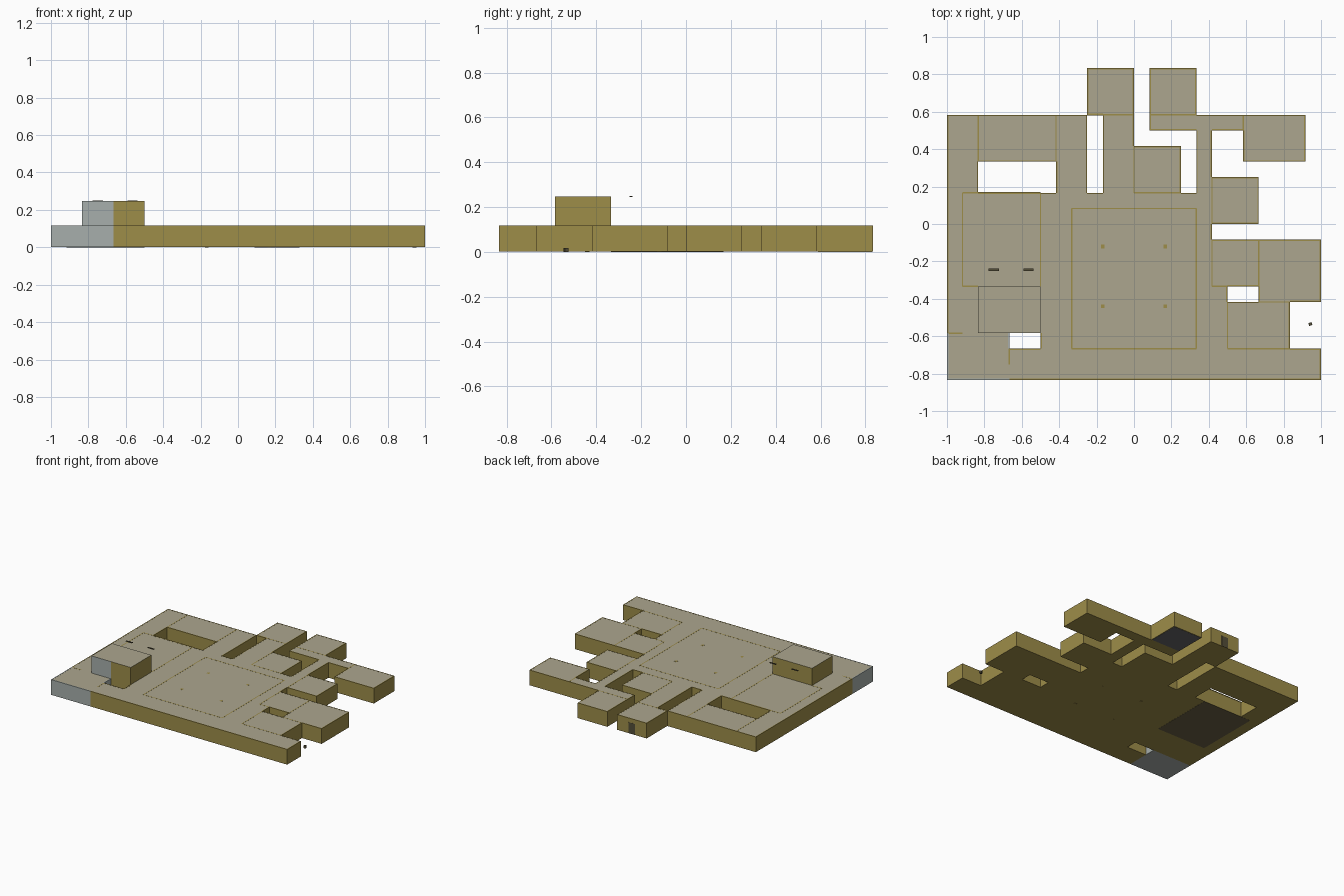
import bpy, bmesh
from mathutils import Matrix, Vector

if "Cube" in bpy.data.objects:
    bpy.data.objects.remove(bpy.data.objects["Cube"])

U = 1 / 12          # plan module
H = 0.117           # storey height
CAP = 0.007         # visible wall thickness at roof level
EPS = 0.0006


def colour(name, r, g, b):
    def lin(c):
        c /= 255
        return c / 12.92 if c < 0.04045 else ((c + 0.055) / 1.055) ** 2.4
    m = bpy.data.materials.new(name)
    m.diffuse_color = (lin(r), lin(g), lin(b), 1)
    m.use_nodes = True
    m.node_tree.nodes["Principled BSDF"].inputs["Base Color"].default_value = m.diffuse_color
    return m


OLIVE = colour("olive wall", 158, 141, 73)
ROOF = colour("beige roof", 172, 166, 143)
GREY = colour("blue grey wall", 167, 175, 172)
DARK = colour("dark brown", 84, 78, 56)
BROWN = colour("brown floor", 106, 97, 68)
CHAR = colour("charcoal floor", 102, 102, 104)


def boxes(name, spans, mats, rule=None):
    """One object from boxes (x0, x1, y0, y1, z0, z1); rule picks the material slot."""
    bm = bmesh.new()
    for x0, x1, y0, y1, z0, z1 in spans:
        mat = Matrix.Translation(((x0 + x1) / 2, (y0 + y1) / 2, (z0 + z1) / 2))
        mat = mat @ Matrix.Diagonal((x1 - x0, y1 - y0, z1 - z0, 1))
        bmesh.ops.create_cube(bm, size=1, matrix=mat)
    bm.normal_update()
    if rule:
        for f in bm.faces:
            f.material_index = rule(f)
    me = bpy.data.meshes.new(name)
    bm.to_mesh(me)
    bm.free()
    for m in mats:
        me.materials.append(m)
    ob = bpy.data.objects.new(name, me)
    bpy.context.collection.objects.link(ob)
    return ob


def roofed(f):
    return 1 if f.normal.z > 0.5 else 0


# Rooms and corridors in plan modules: x0, x1, y0, y1
ROOMS = {
    "main_hall": (-6, 5, -8, 2),
    "south_corridor": (-8, 12, -10, -8),
    "corner_room": (-12, -8, -10, -7),
    "stair_room": (-11, -6, -7, -4),
    "west_room": (-11, -6, -4, 2),
    "west_corridor": (-12, -11, -7, 2),
    "northwest_corridor": (-12, -10, 2, 7),
    "northwest_room": (-10, -5, 4, 7),
    "north_corridor_left": (-5, -3, 2, 7),
    "north_corridor_middle": (-2, 0, 2, 7),
    "entrance_room": (-3, 0, 7, 10),
    "north_room": (1, 4, 7, 10),
    "inner_north_room": (0, 3, 2, 5),
    "north_corridor_right": (4, 5, 2, 6),
    "northeast_corridor": (1, 7, 6, 7),
    "northeast_room": (7, 11, 4, 7),
    "east_room": (5, 8, 0, 3),
    "east_lower_room": (5, 8, -4, -1),
    "far_east_room": (8, 12, -5, -1),
    "east_passage": (5, 6, -8, -4),
    "southeast_room": (6, 10, -8, -5),
}
cells = {}
for name, (x0, x1, y0, y1) in ROOMS.items():
    wall = GREY if name == "corner_room" else OLIVE
    boxes(name, [(x0 * U, x1 * U, y0 * U, y1 * U, 0.001, H)], [wall, ROOF], roofed)
    for i in range(x0, x1):
        for j in range(y0, y1):
            cells[i, j] = name

# Wall caps along every outer edge of the plan
caps = {"grey_wall_caps": [], "outer_wall_caps": []}
for (i, j), name in cells.items():
    key = "grey_wall_caps" if name == "corner_room" else "outer_wall_caps"
    X0, X1, Y0, Y1 = i * U, (i + 1) * U, j * U, (j + 1) * U
    z = (H - 0.002, H + EPS)
    if (i - 1, j) not in cells:
        caps[key].append((X0, X0 + CAP, Y0, Y1, *z))
    if (i + 1, j) not in cells:
        caps[key].append((X1 - CAP, X1, Y0, Y1, *z))
    if (i, j - 1) not in cells:
        caps[key].append((X0, X1, Y0, Y0 + CAP, *z))
    if (i, j + 1) not in cells:
        caps[key].append((X0, X1, Y1 - CAP, Y1, *z))
boxes("grey_wall_caps", caps["grey_wall_caps"], [GREY])
boxes("outer_wall_caps", caps["outer_wall_caps"], [OLIVE])

# Inner partition walls showing through the roof
ALONG_Y = [(-10, 4, 7), (-5, 4, 7), (7, 6, 7), (-6, -4, 2), (-11, -4, 2), (-4, -8, 1),
           (4, -8, 1), (0, 2, 5), (5, 0, 3), (5, -4, -1), (8, -4, -1), (6, -8, -5), (-8, -9, -8)]
ALONG_X = [(7, -3, 0), (7, 1, 4), (2, -11, -6), (-4, -11, -10), (1, -4, 4), (-8, -4, 4),
           (2, 0, 3), (-4, 5, 6), (-8, 6, 10), (-5, 8, 10), (-7, -12, -11)]
t = CAP / 2
lines = [(x * U - t, x * U + t, a * U, b * U, H - 0.002, H + EPS) for x, a, b in ALONG_Y]
lines += [(a * U, b * U, y * U - t, y * U + t, H - 0.002, H + EPS) for y, a, b in ALONG_X]
boxes("partition_caps", lines, [OLIVE])

# Upper room: half of its front wall is grey
boxes("upper_room_left", [(-10 * U, -8 * U, -7 * U, -4 * U, H, 0.248)], [OLIVE, ROOF, GREY],
      lambda f: 2 if f.normal.y < -0.5 else roofed(f))
boxes("upper_room_right", [(-8 * U, -6 * U, -7 * U, -4 * U, H, 0.248)], [OLIVE, ROOF], roofed)

# Floating slabs behind the upper room
boxes("floating_slabs", [(x - 0.027, x + 0.027, -0.251, -0.239, 0.246, 0.25)
                         for x in (-0.75, -0.565)], [DARK])

# Hall pillars, just reaching roof and floor
boxes("hall_pillars", [(x - 0.01, x + 0.01, y - 0.01, y + 0.01, 0, H + EPS)
                       for x in (-0.167, 0.167) for y in (-0.12, -0.44)], [OLIVE])

# Coloured floors seen from below
boxes("west_room_floor", [(-11 * U, -6 * U, -4 * U, 2 * U, 0, 0.004)], [BROWN])
boxes("north_room_floor", [(1 * U + .005, 4 * U - .005, 7 * U + .005, 10 * U - .005, 0, 0.004)], [CHAR])

# Entrance door on the back wall
boxes("entrance_door", [(-0.152, -0.098, 10 * U - 0.002, 10 * U + 0.001, 0.002, 0.085)], [DARK])

# Small loose block outside the south-east room
block = boxes("loose_block", [(-0.009, 0.009, -0.008, 0.008, 0, 0.018)], [DARK])
block.location = Vector((0.943, -0.535, 0))
block.rotation_euler.z = 0.3
